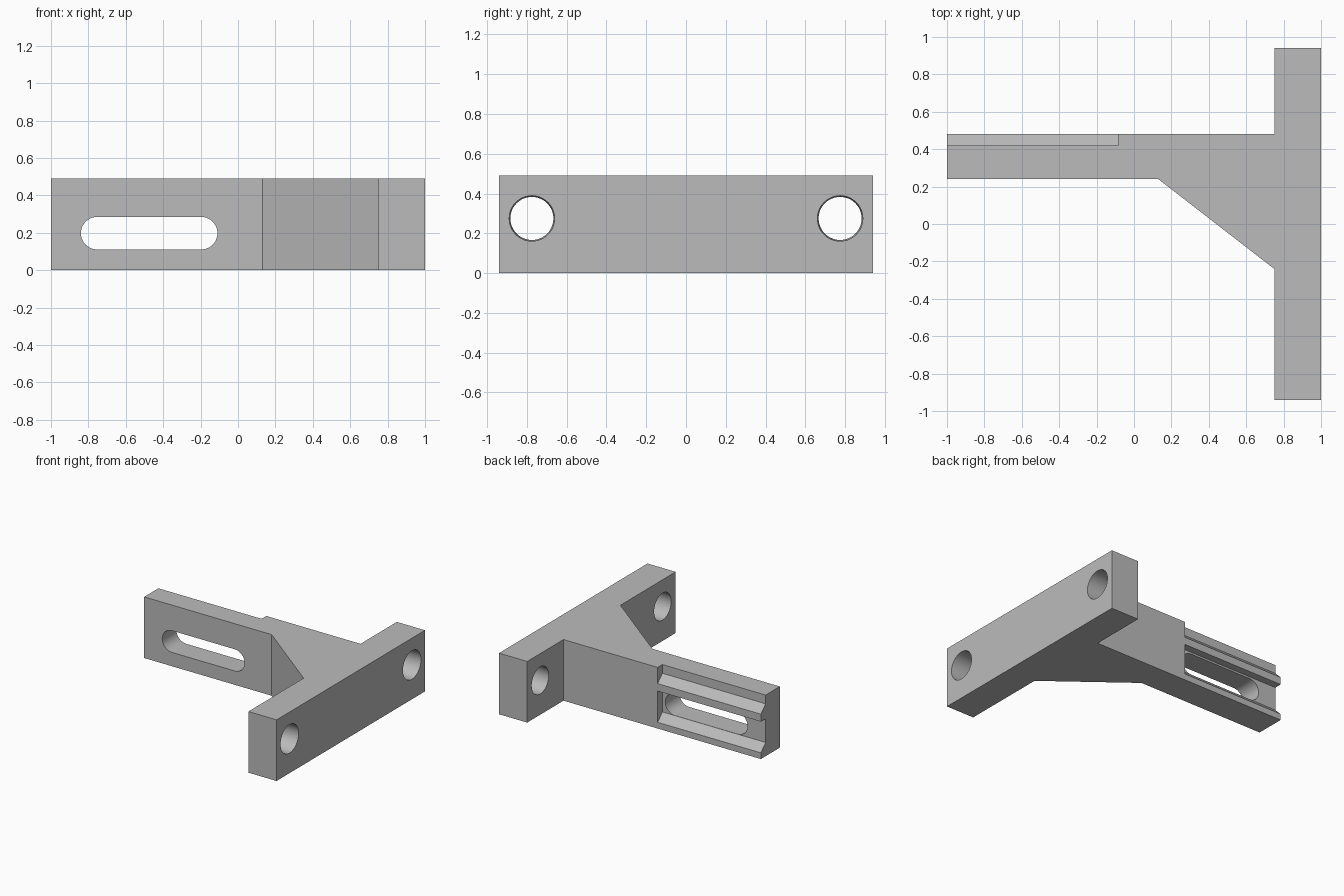
import bpy, bmesh, math
from mathutils import Vector

default = bpy.data.objects.get("Cube")
if default:
    bpy.data.objects.remove(default, do_unlink=True)

grey = bpy.data.materials.new("plain grey")
grey.use_nodes = True
grey.diffuse_color = (0.5, 0.5, 0.5, 1)
grey.node_tree.nodes["Principled BSDF"].inputs["Base Color"].default_value = (0.5, 0.5, 0.5, 1)


def prism(name, start, end):
    """Solid between two matching outlines of 3D points."""
    bm = bmesh.new()
    a = [bm.verts.new(p) for p in start]
    b = [bm.verts.new(p) for p in end]
    bm.faces.new(a)
    bm.faces.new(b[::-1])
    for i in range(len(a)):
        j = (i + 1) % len(a)
        bm.faces.new((a[i], b[i], b[j], a[j]))
    bmesh.ops.recalc_face_normals(bm, faces=bm.faces)
    mesh = bpy.data.meshes.new(name)
    bm.to_mesh(mesh)
    bm.free()
    mesh.materials.append(grey)
    obj = bpy.data.objects.new(name, mesh)
    bpy.context.collection.objects.link(obj)
    return obj


def arc(cx, cy, r, first, last, steps):
    return [(cx + r * math.cos(t), cy + r * math.sin(t))
            for t in (math.radians(first + (last - first) * i / steps) for i in range(steps + 1))]


# Bracket body: end plate, arm and diagonal gusset in one outline
HEIGHT = 0.49
outline = [(1, -0.94), (1, 0.94), (0.75, 0.94), (0.75, 0.48), (-1, 0.48),
           (-1, 0.24), (0.13, 0.24), (0.75, -0.24), (0.75, -0.94)]
body = prism("bracket", [(x, y, 0) for x, y in outline], [(x, y, HEIGHT) for x, y in outline])

cutters = []

# Recesses that leave two chamfered rails on the back of the arm
upper = [(0.42, 0.6), (0.42, 0.42), (0.60, 0.24), (0.60, 0.6)]
lower = [(0.42, 0.30), (0.42, 0.11), (0.60, -0.07), (0.60, 0.30)]
for name, section in (("upper_recess_cutter", upper), ("lower_recess_cutter", lower)):
    cutters.append(prism(name, [(-1.1, y, z) for y, z in section],
                         [(-0.085, y, z) for y, z in section]))

# Rounded adjustment slot through the arm
R = 0.087
slot = arc(-0.11 - R, 0.198, R, -90, 90, 24) + arc(-0.84 + R, 0.198, R, 90, 270, 24)
cutters.append(prism("slot_cutter", [(x, 0.1, z) for x, z in slot], [(x, 0.6, z) for x, z in slot]))

# Slightly tapered bolt holes through the end plate
for side in (-1, 1):
    inner = arc(side * 0.775, 0.275, 0.107, 0, 352.5, 47)
    outer = arc(side * 0.775, 0.275, 0.115, 0, 352.5, 47)
    cutters.append(prism("bolt_hole_cutter", [(0.7, y, z) for y, z in inner],
                         [(1.03, y, z) for y, z in outer]))

# Cut, apply and tidy up
bpy.ops.object.select_all(action='DESELECT')
bpy.context.view_layer.objects.active = body
body.select_set(True)
for cutter in cutters:
    cutter.hide_render = True
    mod = body.modifiers.new(cutter.name, 'BOOLEAN')
    mod.operation = 'DIFFERENCE'
    mod.solver = 'EXACT'
    mod.object = cutter
    bpy.ops.object.modifier_apply(modifier=mod.name)
    bpy.data.objects.remove(cutter, do_unlink=True)
bpy.ops.object.shade_smooth_by_angle(angle=math.radians(30))
